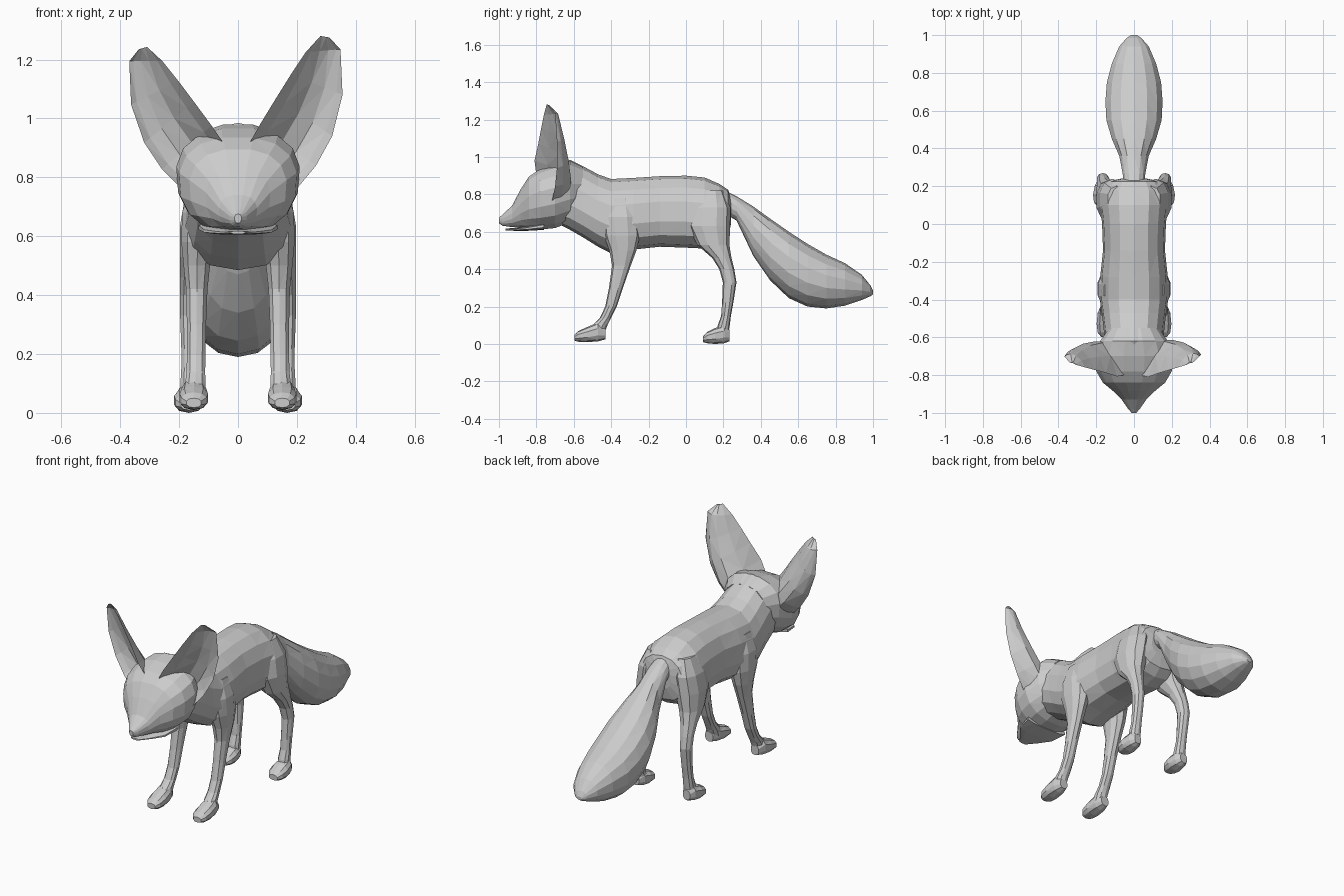
import bpy, bmesh, math
from mathutils import Vector, Matrix


def loft(name, rings):
    """Skin a closed, capped, flat-shaded surface through equal-length rings."""
    bm = bmesh.new()
    vs = [[bm.verts.new(p) for p in r] for r in rings]
    n = len(vs[0])
    for a, b in zip(vs, vs[1:]):
        for i in range(n):
            bm.faces.new((a[i], a[(i + 1) % n], b[(i + 1) % n], b[i]))
    bm.faces.new(vs[0])
    bm.faces.new(vs[-1])
    bmesh.ops.triangulate(bm, faces=bm.faces[:])
    bmesh.ops.recalc_face_normals(bm, faces=bm.faces[:])
    me = bpy.data.meshes.new(name)
    bm.to_mesh(me)
    bm.free()
    ob = bpy.data.objects.new(name, me)
    bpy.context.collection.objects.link(ob)
    return ob


def oval(n, power):
    for i in range(n):
        a = 2 * math.pi * (i + 0.5) / n
        c, s = math.cos(a), math.sin(a)
        yield (math.copysign(abs(c) ** power, c), math.copysign(abs(s) ** power, s))


def along_y(name, sections, n=14, x=0.0, power=0.85, taper=0.0):
    """Sections are (y, top z, bottom z, half width)."""
    rings = []
    for y, top, bot, w in sections:
        pts = list(oval(n, power))
        k = max(s for c, s in pts)
        rings.append([(x + w * c * (1 - taper * s), y,
                       (top + bot) / 2 + (top - bot) / 2 * s / k) for c, s in pts])
    return loft(name, rings)


def along_z(name, sections, side, n=10):
    """Sections are (z, front y, back y, centre x, half width)."""
    return loft(name, [[(side * (x + w * c), (f + b) / 2 + (b - f) / 2 * s, z)
                        for c, s in oval(n, 0.9)] for z, f, b, x, w in sections])


# Body with neck and rump
along_y("body", [
    (-0.72, 0.94, 0.66, 0.13), (-0.62, 0.985, 0.61, 0.155), (-0.55, 0.95, 0.57, 0.16),
    (-0.47, 0.907, 0.52, 0.17), (-0.40, 0.882, 0.485, 0.18), (-0.28, 0.888, 0.505, 0.178),
    (-0.14, 0.897, 0.52, 0.163), (0.0, 0.90, 0.515, 0.168), (0.10, 0.89, 0.51, 0.178),
    (0.18, 0.855, 0.53, 0.175), (0.225, 0.825, 0.57, 0.14), (0.24, 0.78, 0.64, 0.07)],
    taper=0.1)

# Head with short pointed muzzle
along_y("head", [
    (-1.0, 0.675, 0.645, 0.012), (-0.98, 0.692, 0.632, 0.03), (-0.93, 0.74, 0.625, 0.065),
    (-0.885, 0.825, 0.622, 0.11), (-0.84, 0.895, 0.615, 0.165), (-0.78, 0.935, 0.612, 0.2),
    (-0.70, 0.965, 0.62, 0.21), (-0.62, 0.98, 0.65, 0.18), (-0.55, 0.945, 0.70, 0.13)],
    n=16, taper=-0.06)
along_y("lower_jaw", [
    (-0.965, 0.618, 0.607, 0.025), (-0.91, 0.62, 0.605, 0.07),
    (-0.85, 0.63, 0.605, 0.12), (-0.76, 0.65, 0.61, 0.14)], n=10)

# Tail: thin root swelling into a full brush
along_y("tail", [
    (0.17, 0.84, 0.72, 0.05), (0.27, 0.79, 0.66, 0.062), (0.36, 0.735, 0.47, 0.08),
    (0.45, 0.67, 0.34, 0.12), (0.55, 0.60, 0.245, 0.15), (0.65, 0.535, 0.2, 0.155),
    (0.75, 0.478, 0.19, 0.147), (0.85, 0.432, 0.205, 0.12), (0.94, 0.37, 0.235, 0.08),
    (0.985, 0.315, 0.255, 0.04), (1.0, 0.285, 0.265, 0.015)], power=0.95)

# Ear rows: inner edge point, outer edge point, depth of the cup
EAR = [
    ((0.03, -0.80, 0.90), (0.19, -0.72, 0.75), 0.15),
    ((0.075, -0.81, 0.98), (0.265, -0.70, 0.84), 0.14),
    ((0.13, -0.79, 1.07), (0.32, -0.69, 0.94), 0.11),
    ((0.18, -0.775, 1.15), (0.355, -0.69, 1.08), 0.075),
    ((0.23, -0.76, 1.225), (0.348, -0.70, 1.235), 0.04),
    ((0.28, -0.745, 1.28), (0.31, -0.735, 1.275), 0.01)]


def ear(side, turn, scale):
    pivot = Vector((0.12, -0.75, 0.83))
    m = Matrix.Rotation(turn, 3, 'Y') * scale
    rings = []
    for a, b, depth in EAR:
        a, b = Vector(a), Vector(b)
        back = [(t, depth) for t in (0, 0.2, 0.45, 0.7, 0.9, 1)]
        front = [(t, depth * 0.75 - 0.004) for t in (0.88, 0.65, 0.4, 0.15)]
        ring = []
        for t, d in back + front:
            p = a.lerp(b, t) + Vector((0, d * math.sin(math.pi * t) ** 0.8 if 0 < t < 1 else 0, 0))
            p = pivot + m @ (p - pivot)
            ring.append((side * p.x, p.y, p.z))
        rings.append(ring)
    loft("ear", rings)


ear(1, 0.0, 1.0)
ear(-1, math.radians(5), 0.95)

for side in (-1, 1):
    # Front leg and paw
    along_z("front_leg", [
        (0.05, -0.52, -0.44, 0.145, 0.037), (0.10, -0.50, -0.42, 0.145, 0.036),
        (0.14, -0.46, -0.40, 0.143, 0.033), (0.20, -0.432, -0.37, 0.142, 0.033),
        (0.30, -0.412, -0.337, 0.141, 0.034), (0.42, -0.395, -0.295, 0.14, 0.038),
        (0.50, -0.41, -0.265, 0.14, 0.047), (0.58, -0.44, -0.245, 0.135, 0.06),
        (0.68, -0.45, -0.25, 0.125, 0.068), (0.78, -0.42, -0.28, 0.11, 0.05)], side)
    along_y("front_paw", [
        (-0.597, 0.05, 0.018, 0.026), (-0.575, 0.07, 0.012, 0.044), (-0.53, 0.09, 0.01, 0.05),
        (-0.47, 0.115, 0.014, 0.044), (-0.43, 0.085, 0.025, 0.026)], n=10, x=side * 0.15)

    # Hind leg with thigh, hock and paw
    along_z("hind_leg", [
        (0.04, 0.16, 0.225, 0.163, 0.036), (0.10, 0.17, 0.234, 0.163, 0.034),
        (0.15, 0.188, 0.24, 0.163, 0.031), (0.22, 0.193, 0.253, 0.163, 0.031),
        (0.33, 0.197, 0.27, 0.165, 0.033), (0.40, 0.178, 0.258, 0.162, 0.036),
        (0.46, 0.14, 0.243, 0.155, 0.044), (0.53, 0.06, 0.232, 0.142, 0.058),
        (0.63, 0.01, 0.236, 0.127, 0.074), (0.73, 0.02, 0.238, 0.112, 0.072),
        (0.82, 0.07, 0.20, 0.09, 0.05)], side)
    along_y("hind_paw", [
        (0.092, 0.042, 0.01, 0.028), (0.115, 0.065, 0.004, 0.047), (0.155, 0.085, 0.0, 0.052),
        (0.205, 0.1, 0.004, 0.042), (0.233, 0.075, 0.015, 0.024)], n=10, x=side * 0.167)
